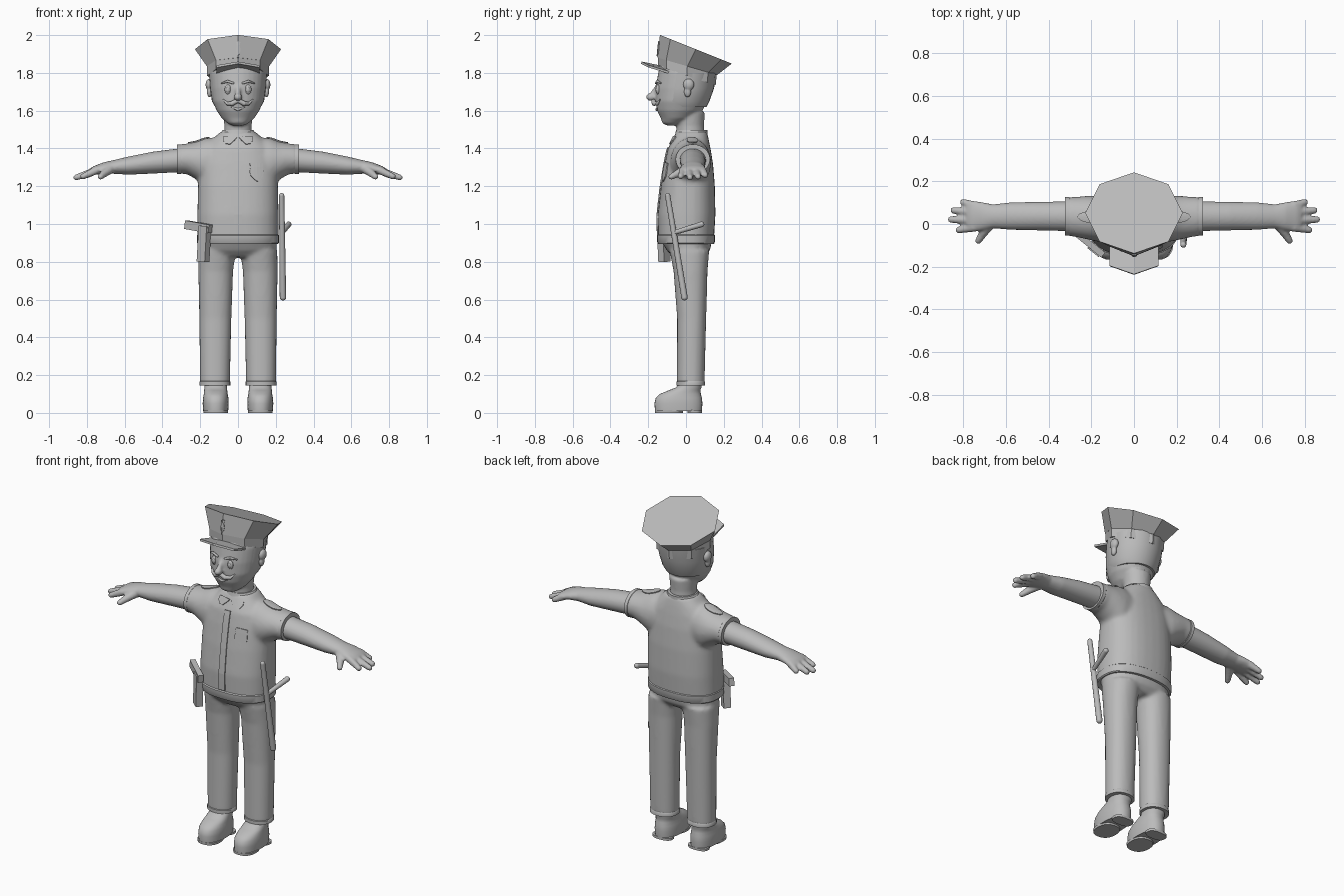
import bpy, bmesh, math
from mathutils import Vector, Matrix, Euler

if "Cube" in bpy.data.objects:
    bpy.data.objects.remove(bpy.data.objects["Cube"])

grey = bpy.data.materials.new("plain_grey")
grey.diffuse_color = (0.5, 0.5, 0.5, 1)
grey.use_nodes = True
grey.node_tree.nodes["Principled BSDF"].inputs["Base Color"].default_value = grey.diffuse_color


def loft(bm, rings, axis='z', n=32, p=2.0, flip=1):
    """Rings (t, centre1, centre2, radius1, radius2[, slope]) skinned along an axis."""
    loops = []
    for t, c1, c2, r1, r2, *k in rings:
        loop = []
        for i in range(n):
            a = 2 * math.pi * i / n
            u = math.copysign(abs(math.cos(a)) ** (2 / p), math.cos(a)) * r1
            v = math.copysign(abs(math.sin(a)) ** (2 / p), math.sin(a)) * r2
            if axis == 'z':
                co = ((c1 + u) * flip, c2 + v, t + (k[0] * v if k else 0))
            else:
                co = (t * flip, c1 + u, c2 + v)
            loop.append(bm.verts.new(co))
        loops.append(loop)
    for a, b in zip(loops, loops[1:]):
        for i in range(n):
            bm.faces.new((a[i], a[(i + 1) % n], b[(i + 1) % n], b[i]))
    bm.faces.new(loops[0][::-1])
    bm.faces.new(loops[-1])


def ball(bm, c, s):
    m = Matrix.Translation(c) @ Matrix.Diagonal((*s, 1))
    bmesh.ops.create_uvsphere(bm, u_segments=16, v_segments=10, radius=1, matrix=m)


def tube(bm, pts, radii):
    """Round-jointed rod through points."""
    for p, r in zip(pts, radii):
        ball(bm, p, (r, r, r))
    for a, b, ra, rb in zip(pts, pts[1:], radii, radii[1:]):
        a, b = Vector(a), Vector(b)
        q = (b - a).to_track_quat('Z', 'Y').to_matrix().to_4x4()
        bmesh.ops.create_cone(bm, cap_ends=True, segments=16, radius1=ra, radius2=rb,
                              depth=(b - a).length, matrix=Matrix.Translation((a + b) / 2) @ q)


def box(bm, c, size, rot):
    m = Matrix.Translation(c) @ Euler(rot).to_matrix().to_4x4() @ Matrix.Diagonal((*size, 1))
    bmesh.ops.create_cube(bm, size=1, matrix=m)


def finish(bm, name, smooth=True, mirror=False, voxel=0, relax=6):
    bmesh.ops.recalc_face_normals(bm, faces=bm.faces)
    me = bpy.data.meshes.new(name)
    bm.to_mesh(me)
    bm.free()
    me.materials.append(grey)
    if smooth:
        me.shade_smooth()
        me.set_sharp_from_angle(angle=math.radians(40))
    ob = bpy.data.objects.new(name, me)
    bpy.context.collection.objects.link(ob)
    if voxel:
        m = ob.modifiers.new("fuse", 'REMESH')
        m.mode, m.voxel_size, m.use_smooth_shade = 'VOXEL', voxel, True
        m = ob.modifiers.new("relax", 'SMOOTH')
        m.factor, m.iterations = 0.5, relax
    if mirror:
        ob.modifiers.new("mirror", 'MIRROR')
    return ob


def part(name, rings, **kw):
    opts = {k: kw.pop(k) for k in ("smooth", "mirror", "voxel") if k in kw}
    bm = bmesh.new()
    loft(bm, rings, **kw)
    return finish(bm, name, **opts)


def patch(name, rows, target, mirror=False, cols=4):
    """Thin plate from (left, right) rows, laid on the target's surface."""
    bm = bmesh.new()
    g = [[bm.verts.new(Vector(a).lerp(Vector(b), i / cols)) for i in range(cols + 1)] for a, b in rows]
    for a, b in zip(g, g[1:]):
        for i in range(cols):
            bm.faces.new((a[i], a[i + 1], b[i + 1], b[i]))
    ob = finish(bm, name, smooth=False)
    m = ob.modifiers.new("lay", 'SHRINKWRAP')
    m.target, m.offset, m.wrap_mode = target, 0.004, 'ABOVE_SURFACE'
    m = ob.modifiers.new("thickness", 'SOLIDIFY')
    m.thickness, m.offset = 0.006, 0
    if mirror:
        ob.modifiers.new("mirror", 'MIRROR')


# Shirt: torso blended with short sleeves
bm = bmesh.new()
loft(bm, [(.90, 0, 0, .214, .147), (1.05, 0, .003, .215, .153), (1.2, 0, .01, .212, .143),
          (1.32, 0, .015, .208, .128), (1.4, 0, .017, .185, .113), (1.45, 0, .025, .135, .095),
          (1.49, 0, .03, .09, .08)], p=2.4)
for s in (1, -1):
    loft(bm, [(.05, .02, 1.33, .1, .13), (.17, .025, 1.325, .108, .13), (.22, .03, 1.335, .102, .1),
              (.27, .033, 1.345, .094, .081), (.318, .036, 1.343, .09, .077)], axis='x', flip=s)
shirt = finish(bm, "shirt", voxel=.011)
part("shirt_hem", [(.895, 0, 0, .212, .148), (.9, 0, 0, .217, .152), (.94, 0, 0, .218, .154),
                   (.945, 0, 0, .212, .148)], p=2.4)
part("sleeve_cuff", [(.3, .036, 1.343, .088, .076), (.303, .036, 1.343, .091, .079),
                     (.322, .036, 1.343, .091, .079)], axis='x', mirror=True)
part("collar", [(1.45, 0, .025, .118, .092), (1.475, 0, .028, .096, .085), (1.497, 0, .03, .082, .083)])
patch("button_placket", [((-.022, -.2, z), (.022, -.2, z)) for z in [.95 + .05 * i for i in range(11)]], shirt)
patch("collar_flap", [((.004, -.1, 1.475), (.085, -.07, 1.475)), ((.02, -.1, 1.455), (.085, -.08, 1.455)),
                      ((.045, -.11, 1.435), (.07, -.1, 1.435))], shirt, mirror=True)
SHIELD = [(.030, .05), (.042, .046), (.036, .025), (.042, 0), (.036, -.025), (.02, -.04), (.003, -.052)]
patch("chest_badge", [((.105 - w, -.13, 1.28 + z), (.105 + w, -.13, 1.28 + z)) for w, z in SHIELD], shirt)
rows = []
for i in range(9):
    a = math.pi * (i + .2) / 8.4
    x, w = .21 - .06 * math.cos(a), .036 * math.sin(a)
    rows.append(((x, .035 - w, 1.47), (x, .035 + w, 1.47)))
patch("shoulder_patch", rows, shirt, mirror=True)

# Bare arms with hands
bm = bmesh.new()
loft(bm, [(.28, .036, 1.34, .07, .064), (.45, .037, 1.325, .067, .058), (.58, .037, 1.309, .064, .048),
          (.66, .036, 1.302, .056, .036), (.71, .036, 1.296, .066, .031), (.765, .036, 1.283, .075, .023),
          (.785, .036, 1.277, .066, .016)], axis='x')
for y0, tip in ((.086, (.80, .102, 1.258)), (.055, (.845, .064, 1.25)),
                (.018, (.857, .021, 1.246)), (-.016, (.82, -.028, 1.252))):
    tube(bm, [(.75, y0, 1.284), tip], [.021, .016])
tube(bm, [(.67, .005, 1.295), (.705, -.04, 1.27), (.728, -.078, 1.25)], [.026, .021, .016])
finish(bm, "arm", mirror=True, voxel=.007, relax=4)

# Trousers: hips blended into both legs
bm = bmesh.new()
loft(bm, [(.825, 0, .015, .17, .08), (.86, 0, .013, .203, .115), (.92, 0, 0, .208, .138)], p=2.3)
for s in (1, -1):
    loft(bm, [(.15, .122, .025, .079, .073), (.5, .12, .03, .085, .077), (.75, .118, .024, .092, .09),
              (.86, .11, .018, .098, .105)], p=2.2, flip=s)
finish(bm, "trousers", voxel=.011)
part("trouser_cuff", [(.146, .122, .025, .081, .075), (.165, .122, .025, .081, .075),
                      (.17, .122, .026, .077, .071)], p=2.2, mirror=True)

# Shoes with separate front sole and heel
part("shoe", [(.01, .118, -.04, .066, .124), (.05, .118, -.04, .069, .127), (.08, .118, -.038, .067, .122),
              (.1, .118, -.03, .063, .109), (.12, .118, -.007, .061, .083), (.135, .118, .015, .06, .067),
              (.16, .118, .022, .06, .06)], p=2.3, mirror=True)
part("front_sole", [(0, .118, -.09, .064, .074), (.014, .118, -.09, .066, .075)], p=2.3, mirror=True)
part("shoe_heel", [(0, .118, .046, .062, .038), (.014, .118, .046, .063, .038)], p=2.6, mirror=True)

# Head, neck, hair and ears
skull = [(1.6, 0, -.033, .113, .12), (1.65, 0, -.025, .134, .137), (1.72, 0, -.012, .144, .149),
         (1.8, 0, 0, .15, .147), (1.84, 0, 0, .14, .138)]
bm = bmesh.new()
loft(bm, [(1.522, 0, -.075, .035, .03), (1.535, 0, -.066, .058, .06), (1.56, 0, -.045, .086, .088)] + skull)
loft(bm, [(1.44, 0, .025, .075, .075), (1.52, 0, .022, .072, .073), (1.59, 0, .02, .08, .08)])
ball(bm, (0, -.185, 1.672), (.022, .028, .021))
tube(bm, [(0, -.155, 1.725), (0, -.182, 1.68)], [.011, .015])
finish(bm, "head", voxel=.008, relax=3)
part("hair", [(1.62, 0, -.016, .121, .125)] + [(z, x, y + .011, a + .004, b + .001)
                                               for z, x, y, a, b in skull[1:4]])
bm = bmesh.new()
ball(bm, (.152, .014, 1.738), (.02, .03, .032))
ball(bm, (.15, .008, 1.7), (.015, .019, .03))
finish(bm, "ear", mirror=True, voxel=.005, relax=3)

# Face details
bm = bmesh.new()
ball(bm, (.053, -.148, 1.712), (.018, .011, .026))
finish(bm, "eye", mirror=True)
bm = bmesh.new()
ball(bm, (.053, -.156, 1.711), (.009, .006, .015))
finish(bm, "pupil", mirror=True)
bm = bmesh.new()
tube(bm, [(.026, -.158, 1.746), (.055, -.152, 1.755), (.085, -.134, 1.746)], [.006, .007, .004])
finish(bm, "eyebrow", mirror=True)
bm = bmesh.new()
tube(bm, [(.004, -.172, 1.652), (.032, -.168, 1.638), (.056, -.153, 1.637), (.078, -.138, 1.658)],
     [.012, .013, .009, .003])
finish(bm, "moustache", mirror=True)
bm = bmesh.new()
tube(bm, [(-.032, -.149, 1.618), (0, -.154, 1.606), (.032, -.149, 1.618)], [.004, .008, .004])
finish(bm, "mouth")

# Eight-sided cap with flared crown, band and peak
cap = part("cap_crown", [(1.835, 0, .007, .165, .158, -.29), (1.925, 0, .052, .228, .19, -.4)], n=8, smooth=False)
part("cap_band", [(1.785, 0, .005, .163, .152, -.33), (1.84, 0, .007, .165, .156, -.29)], n=8, smooth=False)
patch("cap_badge", [((-.8 * w, -.2, 1.93 + .8 * z), (.8 * w, -.2, 1.93 + .8 * z)) for w, z in SHIELD], cap)
bm = bmesh.new()
peak = [[(x, y, z) for x, y, z in row] for row in (
    ((-.115, -.08, 1.805), (0, -.1, 1.832), (.115, -.08, 1.805)),
    ((-.115, -.195, 1.84), (0, -.235, 1.86), (.115, -.195, 1.84)))]
a, b = [[bm.verts.new(c) for c in row] for row in peak]
for i in (0, 1):
    bm.faces.new((a[i], b[i], b[i + 1], a[i + 1]))
ob = finish(bm, "cap_peak", smooth=False)
ob.modifiers.new("thickness", 'SOLIDIFY').thickness = .012

# Holstered sidearm on the right hip
yaw = math.radians(-39)
bm = bmesh.new()
box(bm, (-.18, -.118, .895), (.055, .04, .19), (0, math.radians(4), yaw))
finish(bm, "holster", smooth=False)
bm = bmesh.new()
box(bm, (-.21, -.092, .985), (.165, .03, .045), (0, math.radians(8), yaw))
finish(bm, "sidearm", smooth=False)

# Baton with side handle on the left hip
bm = bmesh.new()
tube(bm, [(.231, -.097, 1.15), (.238, -.008, .612)], [.014, .017])
finish(bm, "baton")
bm = bmesh.new()
tube(bm, [(.235, -.06, .955), (.268, .082, .998)], [.012, .015])
finish(bm, "baton_handle")
